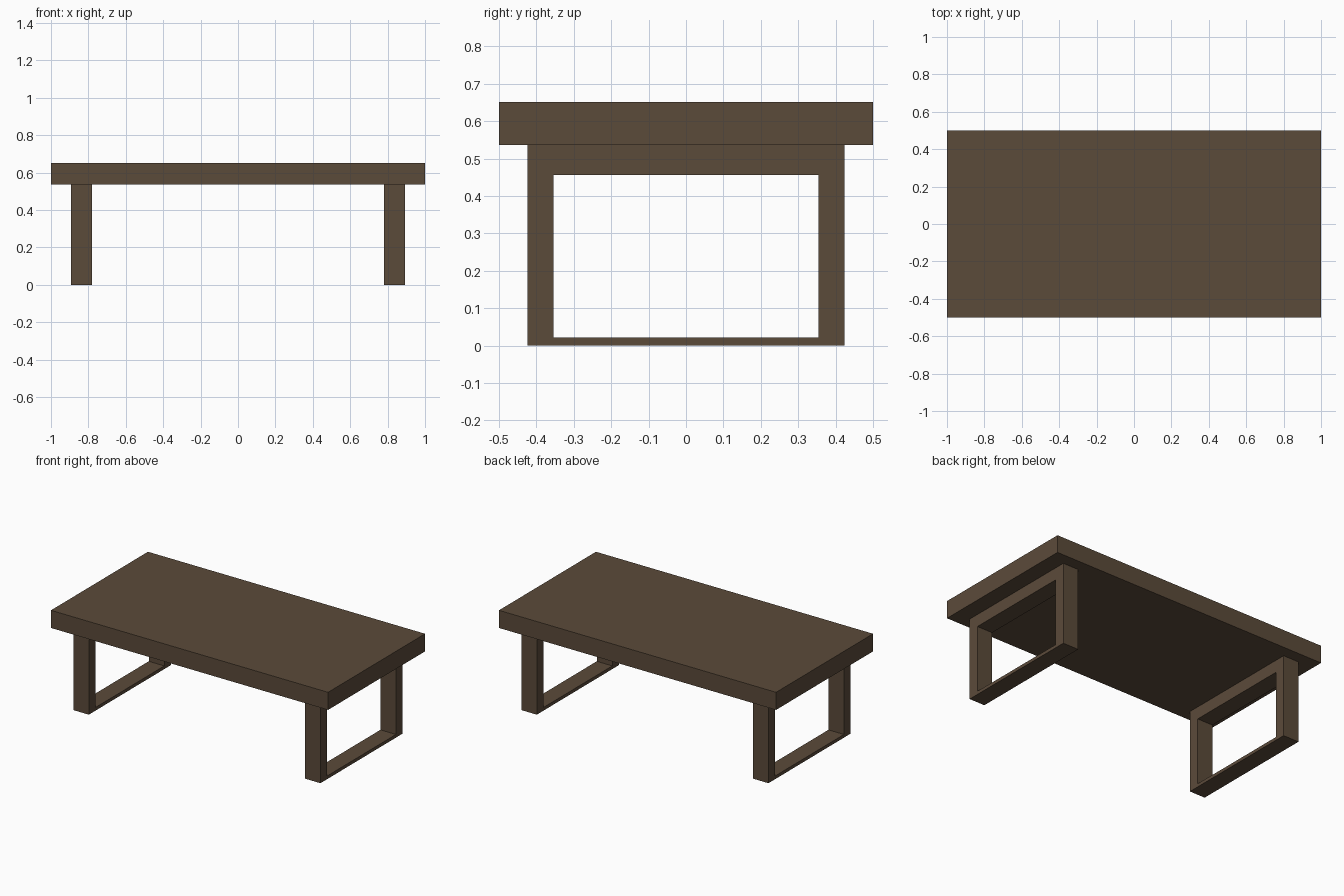
import bpy, bmesh

if "Cube" in bpy.data.objects:
    bpy.data.objects.remove(bpy.data.objects["Cube"])

wood = bpy.data.materials.new("dark_brown_wood")
wood.diffuse_color = (0.105, 0.069, 0.042, 1)
wood.use_nodes = True
wood.node_tree.nodes["Principled BSDF"].inputs["Base Color"].default_value = wood.diffuse_color


def finish(name, bm):
    bmesh.ops.recalc_face_normals(bm, faces=bm.faces)
    mesh = bpy.data.meshes.new(name)
    bm.to_mesh(mesh)
    bm.free()
    mesh.materials.append(wood)
    bpy.context.collection.objects.link(bpy.data.objects.new(name, mesh))


def slab(name, x0, x1, y, z0, z1):
    bm = bmesh.new()
    bmesh.ops.create_cube(bm, size=1)
    for v in bm.verts:
        v.co = (x1 if v.co.x > 0 else x0, y if v.co.y > 0 else -y,
                z1 if v.co.z > 0 else z0)
    finish(name, bm)


def leg_frame(name, x0, x1):
    # rectangular ring in the YZ plane, extruded along x
    def loop(y, z0, z1):
        return [(-y, z0), (y, z0), (y, z1), (-y, z1)]
    bm = bmesh.new()
    outer = [bm.verts.new((x0, *p)) for p in loop(0.424, 0, 0.536)]
    inner = [bm.verts.new((x0, *p)) for p in loop(0.354, 0.021, 0.456)]
    ring = []
    for i in range(4):
        j = (i + 1) % 4
        ring.append(bm.faces.new((outer[i], outer[j], inner[j], inner[i])))
    ext = bmesh.ops.extrude_face_region(bm, geom=ring, use_keep_orig=True)
    for g in ext["geom"]:
        if isinstance(g, bmesh.types.BMVert):
            g.co.x = x1
    finish(name, bm)


# Thick table top
slab("table_top", -1, 1, 0.5, 0.536, 0.651)
# Two open leg frames
leg_frame("left_leg_frame", -0.892, -0.78)
leg_frame("right_leg_frame", 0.78, 0.892)
